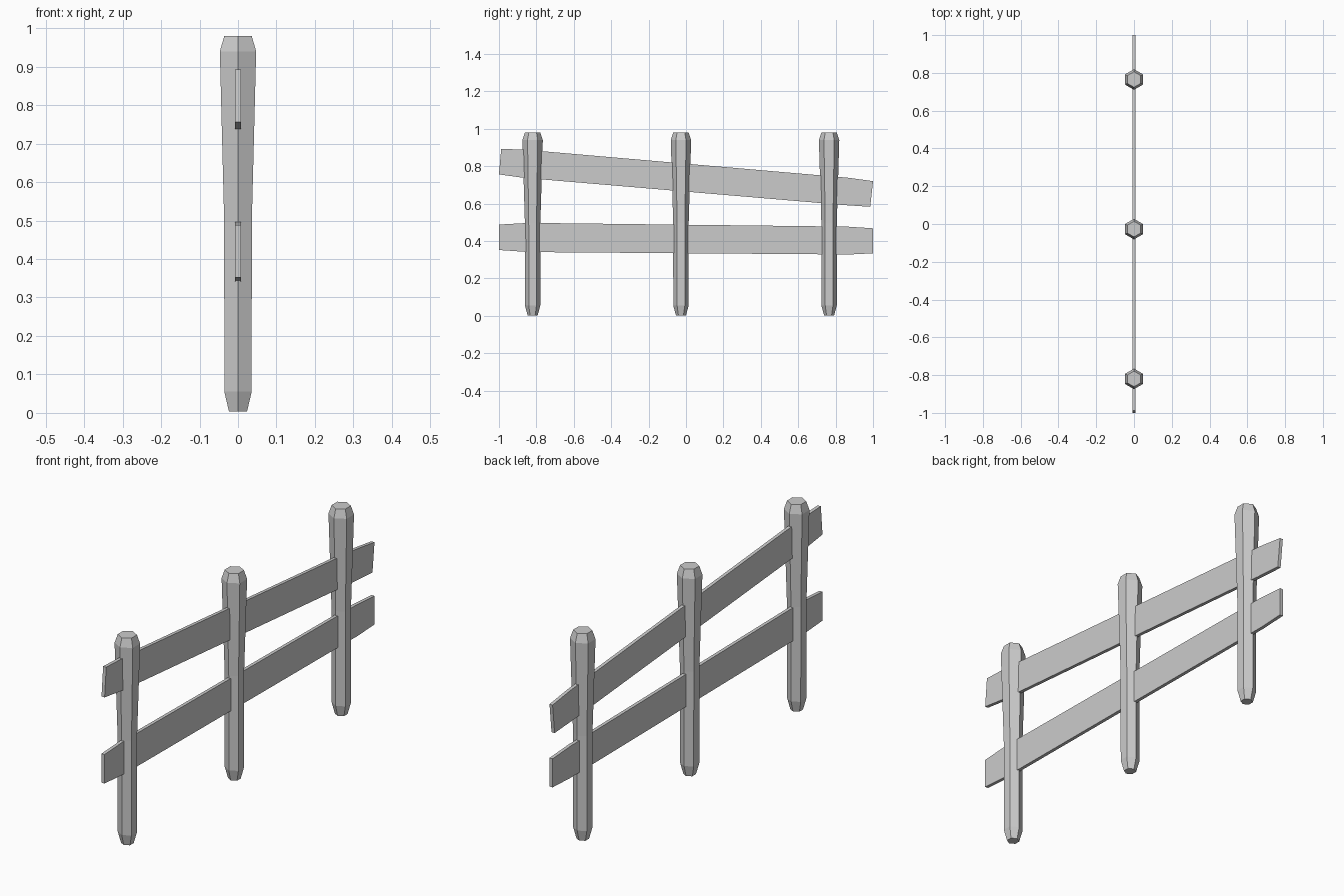
import bpy, bmesh
from math import sin, cos, pi

if "Cube" in bpy.data.objects:
    bpy.data.objects.remove(bpy.data.objects["Cube"])


def finish(bm, name):
    bmesh.ops.recalc_face_normals(bm, faces=bm.faces)
    me = bpy.data.meshes.new(name)
    bm.to_mesh(me)
    bm.free()
    ob = bpy.data.objects.new(name, me)
    bpy.context.collection.objects.link(ob)
    return ob


def post(name, y, rings, sides=6):
    """Hexagonal post lofted through (height, radius) rings, corners on the y axis."""
    bm = bmesh.new()
    loops = []
    for z, r in rings:
        angles = [pi / 2 + 2 * pi * i / sides for i in range(sides)]
        loops.append([bm.verts.new((r * cos(a), y + r * sin(a), z)) for a in angles])
    for lo, hi in zip(loops, loops[1:]):
        for i in range(sides):
            j = (i + 1) % sides
            bm.faces.new((lo[i], lo[j], hi[j], hi[i]))
    bm.faces.new(loops[0])
    bm.faces.new(loops[-1])
    return finish(bm, name)


def rail(name, stations, half=0.008):
    """Flat board through cross-sections (y_bottom, z_bottom, y_top, z_top)."""
    bm = bmesh.new()
    loops = []
    for yb, zb, yt, zt in stations:
        corners = ((-half, yb, zb), (half, yb, zb), (half, yt, zt), (-half, yt, zt))
        loops.append([bm.verts.new(c) for c in corners])
    for a, b in zip(loops, loops[1:]):
        for i in range(4):
            j = (i + 1) % 4
            bm.faces.new((a[i], a[j], b[j], b[i]))
    bm.faces.new(loops[0])
    bm.faces.new(loops[-1])
    return finish(bm, name)


# Three posts, chamfered at both ends and flaring towards the top
post_rings = [(0.003, 0.027), (0.055, 0.041), (0.5, 0.0415), (0.94, 0.0545), (0.98, 0.041)]
for label, y in (("front", -0.82), ("middle", -0.027), ("back", 0.765)):
    post(label + "_post", y, post_rings)

# Nearly level lower rail with tapered ends
rail("lower_rail", [(-1.0, 0.352, -1.0, 0.488), (-0.84, 0.341, -0.84, 0.497),
                    (0.87, 0.328, 0.86, 0.477), (1.0, 0.334, 1.0, 0.468)])

# Sloping upper rail with tapered ends
rail("upper_rail", [(-1.0, 0.756, -0.988, 0.893), (-0.86, 0.737, -0.86, 0.888),
                    (0.85, 0.592, 0.87, 0.738), (0.985, 0.583, 1.0, 0.72)])
